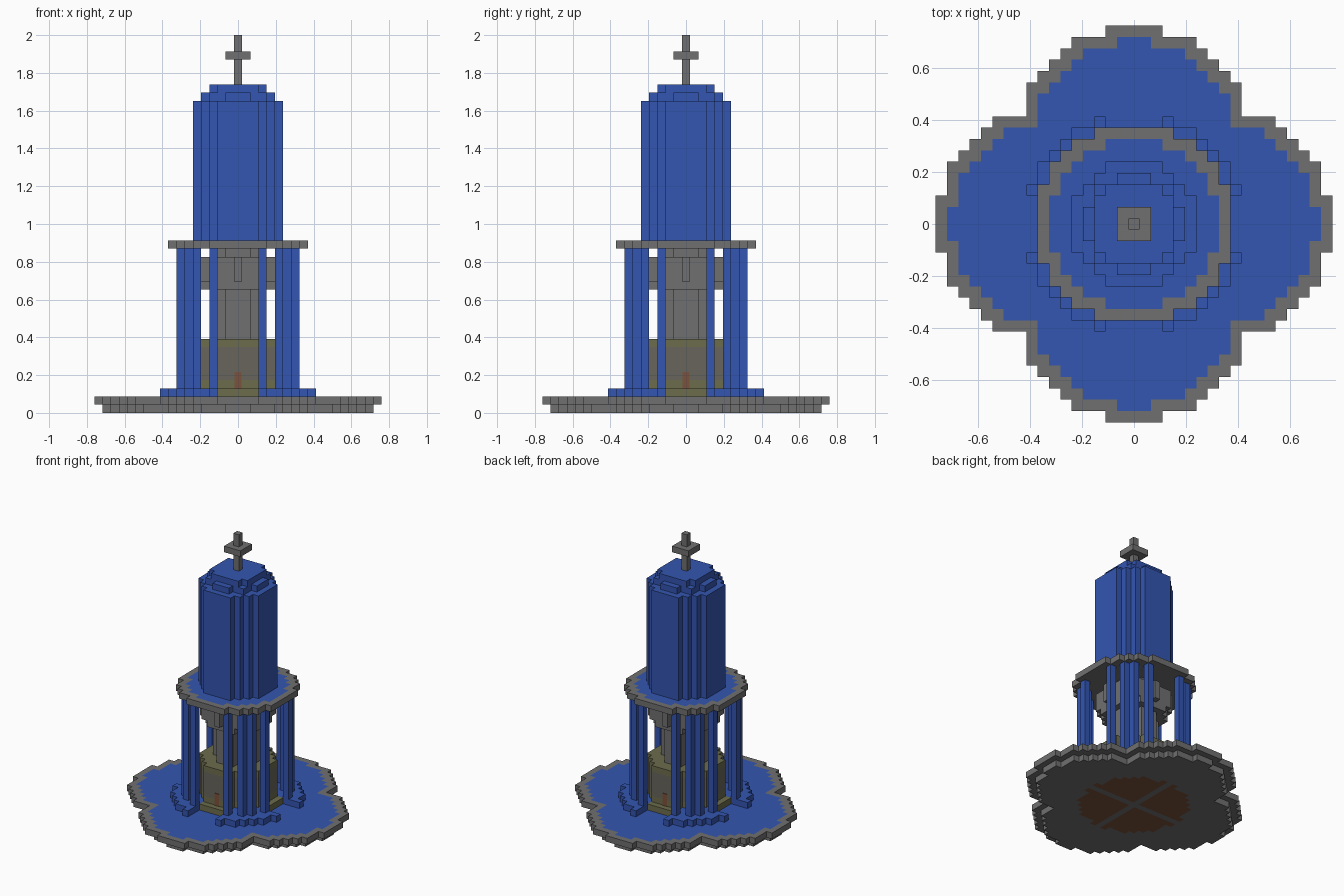
import bpy
import bmesh

cube = bpy.data.objects.get("Cube")
if cube:
    bpy.data.objects.remove(cube, do_unlink=True)

U = 2 / 46  # edge length of one block
SPAN = range(-17, 18)


def material(name, r, g, b):
    m = bpy.data.materials.new(name)
    m.use_nodes = True
    m.diffuse_color = (r, g, b, 1)
    m.node_tree.nodes["Principled BSDF"].inputs["Base Color"].default_value = (r, g, b, 1)
    return m


blue = material("blue", 0.034, 0.092, 0.44)
grey = material("stone grey", 0.16, 0.16, 0.16)
olive = material("olive trim", 0.15, 0.15, 0.075)
glass = material("smoky glass", 0.135, 0.13, 0.105)
brown = material("ember brown", 0.2, 0.085, 0.045)


def cells(test):
    return {(x, y) for x in SPAN for y in SPAN if test(x, y)}


def disc(r2, cx=0, cy=0):
    return cells(lambda x, y: (x - cx) ** 2 + (y - cy) ** 2 <= r2)


def erode(area):
    near = [(i, j) for i in (-1, 0, 1) for j in (-1, 0, 1)]
    return {(x, y) for x, y in area if all((x + i, y + j) in area for i, j in near)}


def around(points):
    """Repeat cells over both mirror planes and the diagonal."""
    out = set()
    for x, y in points:
        for a, b in ((x, y), (y, x)):
            out |= {(a * s, b * t) for s in (-1, 1) for t in (-1, 1)}
    return out


def blocks(name, area, z0, z1, mat, top=None, bottom=None):
    """Extrude block cells; top and bottom are (cells, material) paints."""
    bm = bmesh.new()
    mats = [mat] + [p[1] for p in (top, bottom) if p]

    def face(pts, paint=None, cell=None):
        f = bm.faces.new([bm.verts.new([c * U for c in p]) for p in pts])
        if paint and cell in paint[0]:
            f.material_index = mats.index(paint[1])

    for x, y in area:
        a, b, c, d = x - .5, x + .5, y - .5, y + .5
        ring = [(a, c), (b, c), (b, d), (a, d)]
        face([(*p, z1) for p in ring], top, (x, y))
        face([(*p, z0) for p in reversed(ring)], bottom, (x, y))
        for i, (dx, dy) in enumerate(((0, -1), (1, 0), (0, 1), (-1, 0))):
            if (x + dx, y + dy) not in area:
                p, q = ring[i], ring[(i + 1) % 4]
                face([(*p, z0), (*q, z0), (*q, z1), (*p, z1)])
    bmesh.ops.remove_doubles(bm, verts=bm.verts, dist=U / 100)
    me = bpy.data.meshes.new(name)
    bm.to_mesh(me)
    bm.free()
    for m in mats:
        me.materials.append(m)
    ob = bpy.data.objects.new(name, me)
    bpy.context.collection.objects.link(ob)
    return ob


# Four-lobed plaza with a painted top and a petal pattern underneath
plaza = set()
for cx, cy in ((7, 0), (-7, 0), (0, 7), (0, -7)):
    plaza |= disc(107, cx, cy)
petals = {(x, y) for x, y in disc(66) if x and y}
blocks("plaza_slab", plaza, 1, 2, grey, top=(erode(plaza), blue))
blocks("plaza_footing", erode(plaza) | {(16, 0), (0, 16)}, 0, 1, grey,
       bottom=(petals, brown))

# Step ring, open at the four doorways
tank = disc(29)
step = {(x, y) for x, y in disc(91) - tank if min(abs(x), abs(y)) > 2}
blocks("step_ring", step, 2, 3, blue)
blocks("door_sills", disc(40) - step, 2, 3, olive)

# Glazed basin with trim bands
blocks("basin_lower_band", tank, 3, 4, olive)
blocks("basin_glass", tank, 4, 8, glass)
blocks("basin_upper_band", tank, 8, 9, olive)

# Ember plates on the four basin sides
for i, (dx, dy) in enumerate(((0, -1), (1, 0), (0, 1), (-1, 0))):
    bpy.ops.mesh.primitive_cube_add(size=1, location=(dx * 5.55 * U, dy * 5.55 * U, 4 * U))
    ember = bpy.context.object
    ember.name = f"ember_{i + 1}"
    ember.scale = (.1 * U if dx else .8 * U, .1 * U if dy else .8 * U, 2 * U)
    ember.data.materials.append(brown)

# Inner piers carrying a stepped lintel drum
piers = around([(0, 2), (1, 2), (0, 3), (1, 3)])
blocks("inner_piers", piers, 9, 15, grey)
blocks("lintel_lower", disc(20) - disc(2), 15, 16, grey)
blocks("lintel_upper", disc(25), 16, 19, grey)
blocks("lintel_cap", disc(10), 19, 20, grey)

# Outer columns
blocks("columns", around([(3, 7), (5, 6), (5, 5)]), 2, 20, blue)

# Canopy with stone rim
canopy = disc(74)
blocks("canopy", canopy, 20, 21, grey, top=(erode(canopy), blue))

# Tower and stepped crown
for name, r2, z0, z1 in (("tower", 30, 21, 38), ("crown_lower", 18, 38, 39),
                         ("crown_upper", 13, 39, 40)):
    blocks(name, disc(r2), z0, z1, blue)

# Finial
blocks("finial_post", disc(0), 40, 46, grey)
blocks("finial_collar", disc(2), 43, 44, grey)
